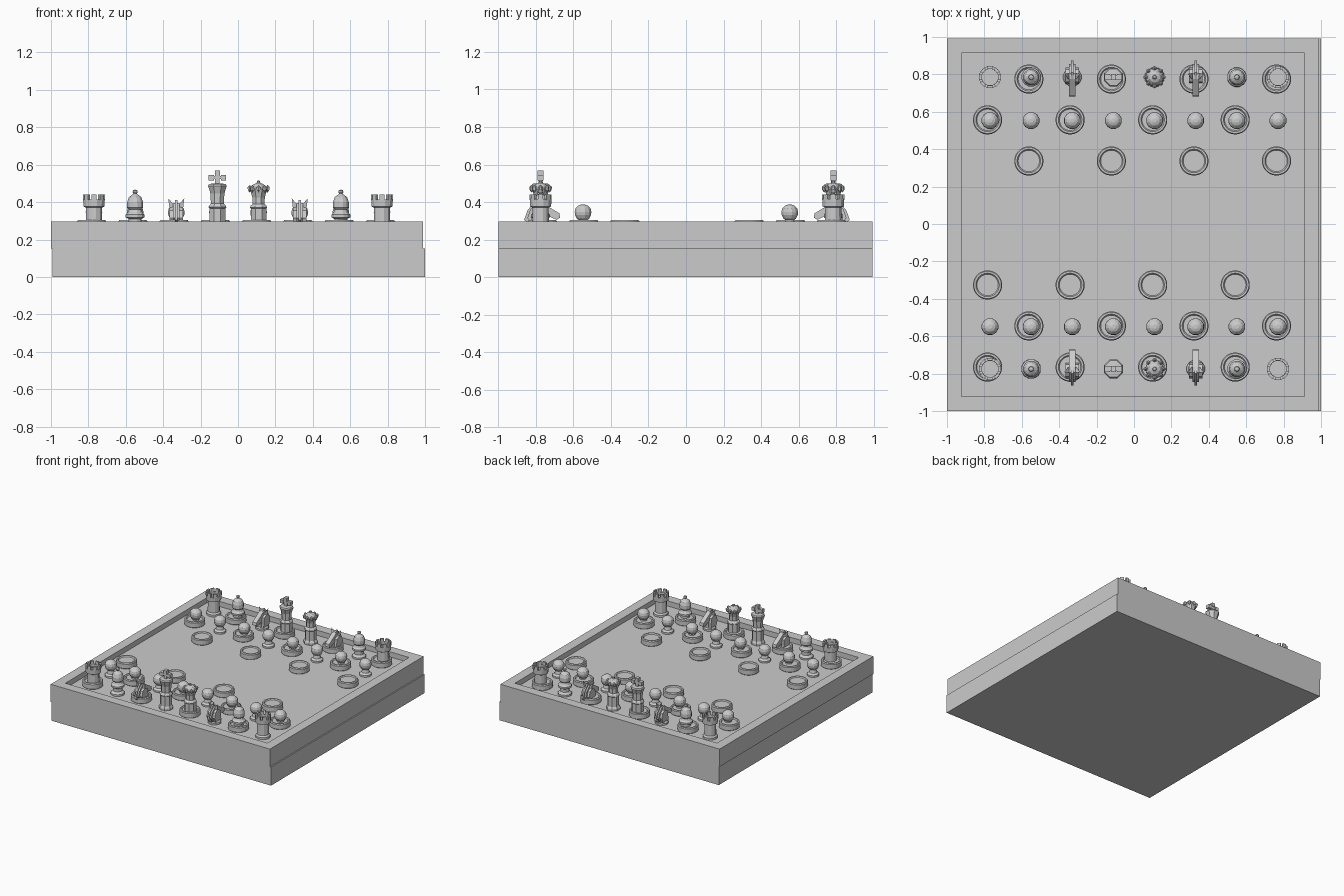
import bpy, bmesh, math
from mathutils import Matrix, Vector

if "Cube" in bpy.data.objects:
    bpy.data.objects.remove(bpy.data.objects["Cube"])

FLOOR = 0.255
grey = bpy.data.materials.new("plain_grey")
grey.diffuse_color = (0.6, 0.6, 0.6, 1)
grey.use_nodes = True
grey.node_tree.nodes["Principled BSDF"].inputs["Base Color"].default_value = grey.diffuse_color


def lathe(bm, profile, n=12, at=(0, 0, 0)):
    """Revolve (radius, height) points around z."""
    rings = []
    for r, z in profile:
        if r == 0:
            rings.append([bm.verts.new((at[0], at[1], at[2] + z))] * n)
        else:
            rings.append([bm.verts.new((at[0] + r * math.cos((i + .5) * math.tau / n),
                                        at[1] + r * math.sin((i + .5) * math.tau / n),
                                        at[2] + z)) for i in range(n)])
    for a, b in zip(rings, rings[1:]):
        for i in range(n):
            j = (i + 1) % n
            vs = list(dict.fromkeys((a[i], a[j], b[j], b[i])))
            if len(vs) > 2:
                bm.faces.new(vs)


def box(bm, lo, hi, rot=0):
    lo, hi = Vector(lo), Vector(hi)
    m = (Matrix.Rotation(rot, 4, 'Z') @ Matrix.Translation((lo + hi) / 2)
         @ Matrix.Diagonal((*(hi - lo), 1)))
    return bmesh.ops.create_cube(bm, size=1, matrix=m)


def slab(bm, outline, half):
    """Extrude a (y, z) outline to +-half in x."""
    a = [bm.verts.new((-half, y, z)) for y, z in outline]
    b = [bm.verts.new((half, y, z)) for y, z in outline]
    bm.faces.new(a)
    bm.faces.new(b[::-1])
    for i in range(len(a)):
        j = (i + 1) % len(a)
        bm.faces.new((a[i], b[i], b[j], a[j]))


def finish(bm, name):
    bmesh.ops.recalc_face_normals(bm, faces=bm.faces)
    me = bpy.data.meshes.new(name)
    bm.to_mesh(me)
    bm.free()
    me.materials.append(grey)
    return me


def place(me, name, loc=(0, 0, 0), rot=0):
    ob = bpy.data.objects.new(name, me)
    ob.location = loc
    ob.rotation_euler.z = rot
    bpy.context.collection.objects.link(ob)
    return ob


# Box: lower half and upper half with a sunken tray
bm = bmesh.new()
box(bm, (-.993, -1, 0), (1, .993, .152))
place(finish(bm, "lower_box"), "lower_box")

bm = bmesh.new()
box(bm, (-1, -1, .152), (.99, .993, .297))
bm.faces.ensure_lookup_table()
top = max(bm.faces, key=lambda f: f.calc_center_median().z)
bmesh.ops.inset_region(bm, faces=[top], thickness=.11)
low = bmesh.ops.extrude_face_region(bm, geom=[top])
bmesh.ops.translate(bm, vec=(0, 0, FLOOR - .297),
                    verts=[v for v in low["geom"] if isinstance(v, bmesh.types.BMVert)])
bmesh.ops.delete(bm, geom=[top], context='FACES')
place(finish(bm, "upper_box_tray"), "upper_box_tray")

# Draughts disc with a dished top
bm = bmesh.new()
lathe(bm, [(0, 0), (.07, 0), (.078, .006), (.078, .042), (.073, .049),
           (.063, .049), (.057, .041), (0, .041)], 32)
disc = finish(bm, "disc")

# Pawn
bm = bmesh.new()
lathe(bm, [(0, 0), (.046, 0), (.046, .014), (.03, .026), (.024, .05), (.034, .056),
           (.044, .075), (.046, .092), (.042, .11), (.028, .125), (.012, .131), (0, .131)])
pawn = finish(bm, "pawn")

# Rook with battlements
bm = bmesh.new()
lathe(bm, [(0, 0), (.056, 0), (.056, .016), (.046, .028), (.044, .115), (.058, .122),
           (.06, .16), (.044, .16), (.044, .135), (0, .135)])
for i in range(8):
    box(bm, (.044, -.014, .155), (.059, .014, .186), i * math.tau / 8)
rook = finish(bm, "rook")

# Bishop with ball finial
bm = bmesh.new()
lathe(bm, [(0, 0), (.053, 0), (.053, .014), (.036, .03), (.036, .055), (.052, .064), (.052, .078),
           (.04, .09), (.034, .105), (.044, .115), (.044, .145), (.034, .172), (.014, .186),
           (.009, .19), (.014, .198), (.012, .208), (0, .212)])
bishop = finish(bm, "bishop")

# Queen with a pointed coronet
bm = bmesh.new()
lathe(bm, [(0, 0), (.054, 0), (.054, .016), (.045, .03), (.045, .11), (.05, .115), (.046, .125),
           (.035, .135), (.036, .17), (.05, .215), (.046, .222), (.03, .24), (.012, .247),
           (.009, .252), (.009, .258), (0, .261)], 8)
for i in range(8):
    a = i * math.tau / 8
    lathe(bm, [(0, .195), (.011, .21), (.012, .226), (0, .237)], 6,
          (.048 * math.cos(a), .048 * math.sin(a), 0))
queen = finish(bm, "queen")

# King with a cross on top
bm = bmesh.new()
lathe(bm, [(0, 0), (.054, 0), (.054, .016), (.046, .03), (.046, .112), (.052, .118), (.046, .128),
           (.038, .138), (.04, .19), (.054, .232), (.048, .242), (.018, .245), (0, .245)], 8)
box(bm, (-.012, -.012, .24), (.012, .012, .31))
box(bm, (-.04, -.012, .268), (.04, .012, .284))
for x, z in ((-.033, .276), (.033, .276), (0, .3)):
    box(bm, (x - .014, -.016, z - .016), (x + .014, .016, z + .013))
king = finish(bm, "king")

# Knight: head outline, thicker neck, thin mane, splayed ears (nose towards +y)
bm = bmesh.new()
lathe(bm, [(0, 0), (.05, 0), (.05, .014), (.04, .026), (0, .026)])
slab(bm, [(-.04, .02), (-.07, .06), (-.055, .105), (-.02, .14), (.01, .14), (.05, .115), (.1, .085),
          (.104, .062), (.085, .05), (.04, .072), (.04, .02)], .018)
slab(bm, [(-.035, .02), (-.052, .06), (-.04, .1), (-.01, .12), (.025, .1), (.035, .02)], .037)
slab(bm, [(-.05, .02), (-.088, .05), (-.07, .1), (-.025, .155), (.01, .14), (0, .05)], .006)
for s in (-1, 1):
    base = [bm.verts.new(p) for p in ((s * .008, -.02, .125), (s * .036, -.015, .11), (s * .02, .012, .125))]
    tip = bm.verts.new((s * .043, -.018, .165))
    bm.faces.new(base)
    for i in range(3):
        bm.faces.new((base[i], base[(i + 1) % 3], tip))
knight = finish(bm, "knight")

# Set out both sides
row = [rook, bishop, knight, king, queen, knight, bishop, rook]
for side, yp, yq in (("front", -.775, -.549), ("back", .785, .553)):
    turn = 0 if side == "front" else math.pi
    for k in range(8):
        x = -.77 + .22 * k
        me = row[k]
        place(me, f"{side}_{me.name}_{k}", (x, yp, FLOOR), turn if me is knight else 0)
        place(pawn, f"{side}_pawn_{k}", (x, yq, FLOOR))

# Discs on alternating squares, three rows a side
for j, y in enumerate((-.765, -.545, -.326, .337, .557, .775)):
    for k in range(j % 2, 8, 2):
        place(disc, f"disc_{j}_{k}", (-.783 + .2207 * k, y, FLOOR))
